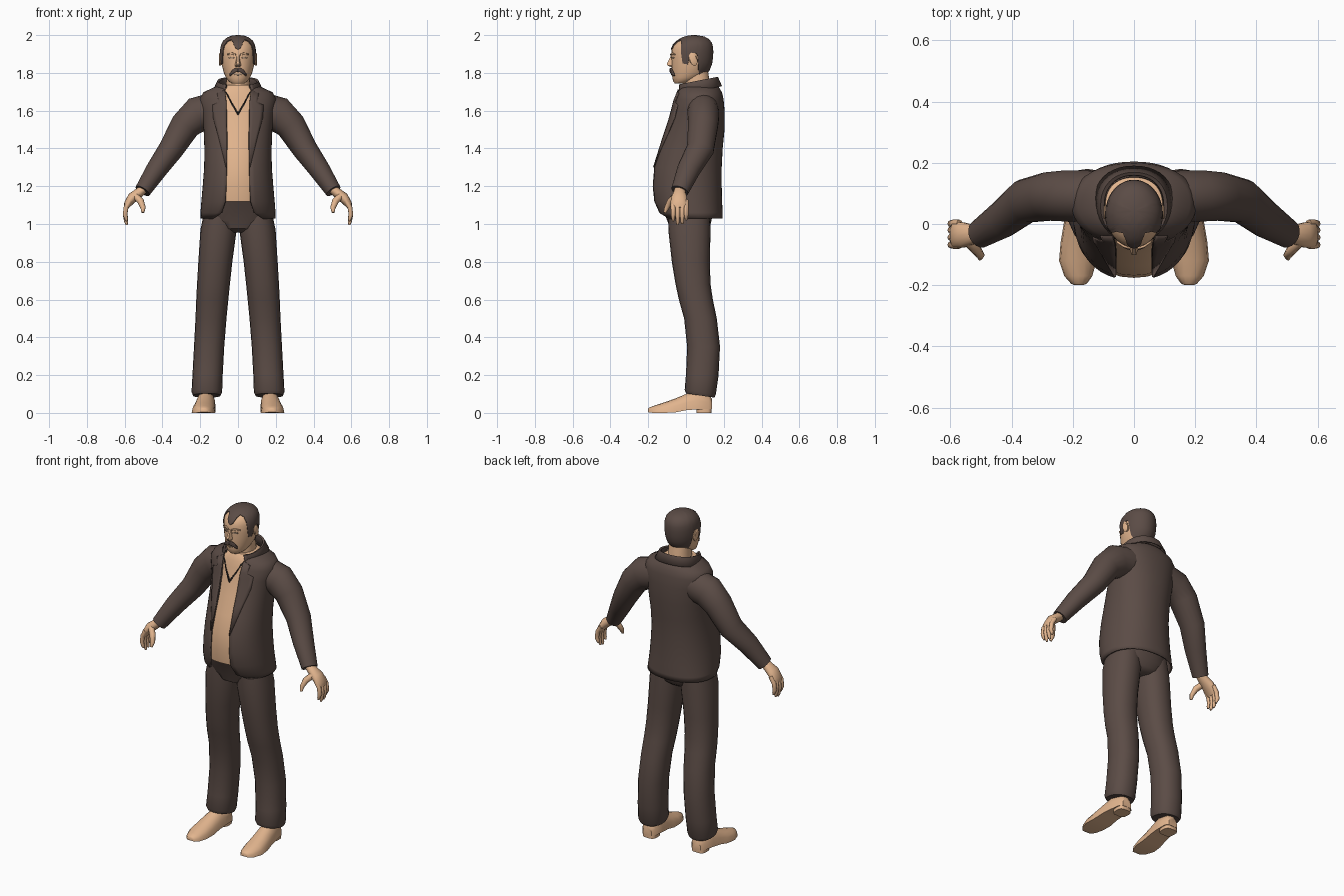
import bpy, bmesh, math
from mathutils import Vector


def material(name, rgb):
    m = bpy.data.materials.new(name)
    m.diffuse_color = (*rgb, 1)
    return m


BROWN = material("dark brown", (0.105, 0.072, 0.061))
SKIN = material("warm tan", (0.76, 0.46, 0.27))
DARK = material("near black", (0.02, 0.017, 0.016))
EYE = material("muted tan", (0.36, 0.25, 0.17))


def loft(name, rings, mat, closed=True, caps=True, mirror=False, thick=0, angle=40):
    """Skin a list of equal-length point rings."""
    bm = bmesh.new()
    vs = [[bm.verts.new(p) for p in r] for r in rings]
    n = len(rings[0])
    for a, b in zip(vs, vs[1:]):
        for i in range(n if closed else n - 1):
            j = (i + 1) % n
            bm.faces.new((a[i], a[j], b[j], b[i]))
    if closed and caps:
        bm.faces.new(vs[0])
        bm.faces.new(vs[-1])
    bmesh.ops.recalc_face_normals(bm, faces=bm.faces)
    me = bpy.data.meshes.new(name)
    bm.to_mesh(me)
    bm.free()
    me.materials.append(mat)
    for p in me.polygons:
        p.use_smooth = True
    me.set_sharp_from_angle(angle=math.radians(angle))
    ob = bpy.data.objects.new(name, me)
    bpy.context.collection.objects.link(ob)
    if thick:
        s = ob.modifiers.new("thickness", 'SOLIDIFY')
        s.thickness, s.offset = thick, 0
    if mirror:
        ob.modifiers.new("mirror", 'MIRROR')
    return ob


def ring(z, w, yf, yb, gap=0, xc=0, n=28, e=0.9, tilt=0):
    """Horizontal oval; gap leaves it open at the front."""
    cy, d = (yf + yb) / 2, (yb - yf) / 2
    t0 = math.asin((gap / w) ** (1 / e)) if gap else 0
    pts = []
    for i in range(n):
        t = t0 + (2 * math.pi - 2 * t0) * i / (n - 1 if gap else n)
        s, c = math.sin(t), math.cos(t)
        y = cy - d * math.copysign(abs(c) ** e, c)
        pts.append((xc + w * math.copysign(abs(s) ** e, s), y, z + tilt * (y - cy)))
    return pts


def at(rows, z):
    """Interpolate width, front and back at a height."""
    z = max(rows[0][0], min(rows[-1][0], z))
    for a, b in zip(rows, rows[1:]):
        if z <= b[0]:
            k = (z - a[0]) / (b[0] - a[0])
            return [p + (q - p) * k for p, q in zip(a[1:4], b[1:4])]


def drape(name, rows, pairs, mat, off, e=0.9, thick=0.006, mirror=True):
    """Plate that follows the front of a lofted body between point pairs."""
    rings = []
    for (xa, za), (xb, zb) in pairs:
        r = []
        for i in range(5):
            x, z = xa + (xb - xa) * i / 4, za + (zb - za) * i / 4
            w, yf, yb = at(rows, z)
            s = min(1, abs(x) / w) ** (1 / e)
            r.append((x, (yf + yb) / 2 - (yb - yf) / 2 * (1 - s * s) ** (e / 2) - off, z))
        rings.append(r)
    return loft(name, rings, mat, closed=False, thick=thick, mirror=mirror)


def tube(name, path, mat, n=14):
    """Limb along (x, y, z, in-plane radius, depth radius), mirrored."""
    c = [Vector(p[:3]) for p in path]
    rings = []
    for i, p in enumerate(path):
        d = (c[min(i + 1, len(c) - 1)] - c[max(i - 1, 0)]).normalized()
        u = Vector((-d.z, 0, d.x)).normalized()
        v = d.cross(u)
        rings.append([c[i] + u * p[3] * math.cos(a) + v * p[4] * math.sin(a)
                      for a in (2 * math.pi * k / n for k in range(n))])
    return loft(name, rings, mat, mirror=True, angle=50)


# Jacket: height, half width, front, back, half opening
coat = [(1.03, .195, -.12, .19, .13), (1.06, .195, -.15, .19, .085),
        (1.12, .19, -.172, .187, .066), (1.2, .183, -.18, .185, .062),
        (1.3, .175, -.172, .185, .06), (1.4, .174, -.142, .19, .058),
        (1.5, .178, -.105, .2, .058), (1.6, .19, -.075, .2, .06),
        (1.66, .2, -.06, .195, .064), (1.695, .18, -.05, .187, .068),
        (1.72, .125, -.04, .172, .07), (1.735, .095, -.03, .155, .06)]
loft("jacket", [ring(*r, n=41) for r in coat], BROWN, closed=False, thick=.008)
drape("lapel", coat, [((.059, 1.3), (.063, 1.3)), ((.058, 1.45), (.105, 1.47)),
                      ((.06, 1.54), (.13, 1.56)), ((.06, 1.6), (.135, 1.63)),
                      ((.062, 1.65), (.1, 1.645)), ((.069, 1.71), (.11, 1.69))],
      BROWN, .007)
loft("jacket_collar", [ring(*r, n=33, tilt=.2) for r in (
    (1.7, .095, -.03, .155, .062), (1.752, .1, -.045, .162, .06),
    (1.755, .108, -.05, .168, .062), (1.705, .13, -.055, .188, .075))],
    BROWN, closed=False, thick=.006)

# Shirt front and the dark collar edges forming a V
shirt = [(z, w * .9, yf + .004, yb - .02) for z, w, yf, yb, g in coat if z >= 1.12]
loft("shirt", [ring(*r) for r in shirt], SKIN)
drape("shirt_collar_edge", shirt, [((.0, 1.575), (.0, 1.59)), ((.03, 1.625), (.036, 1.645)),
                                   ((.055, 1.69), (.066, 1.70))], DARK, .006)

# Sleeves
tube("sleeve", [(.13, .09, 1.6, .095, .085), (.215, .092, 1.58, .094, .085),
                (.28, .09, 1.52, .08, .08), (.355, .075, 1.395, .066, .073),
                (.43, .015, 1.29, .056, .062), (.505, -.033, 1.175, .043, .047)], BROWN, 18)

# Hands
tube("palm", [(.495, -.03, 1.19, .024, .03), (.525, -.034, 1.165, .026, .032),
              (.558, -.036, 1.14, .028, .042), (.585, -.036, 1.105, .02, .044),
              (.592, -.036, 1.085, .012, .04)], SKIN)
for name, y, tip in (("index", -.068, 1.015), ("middle", -.044, .995),
                     ("ring", -.02, 1.0), ("little", .001, 1.02)):
    tube(name + "_finger", [(.57, y, 1.125, .012, .013), (.592, y, 1.09, .013, .013),
                            (.598, y, 1.05, .012, .012), (.592, y, tip + .015, .01, .01),
                            (.588, y, tip, .005, .005)], SKIN, 8)
tube("thumb", [(.545, -.055, 1.15, .018, .018), (.515, -.085, 1.12, .018, .016),
               (.502, -.102, 1.085, .014, .013), (.504, -.113, 1.06, .007, .007)], SKIN, 8)

# Trousers
loft("trouser_waist", [ring(*r) for r in (
    (.955, .06, -.05, .1), (.975, .13, -.085, .125), (1.02, .188, -.1, .135),
    (1.08, .18, -.125, .15), (1.14, .165, -.155, .15))], BROWN)
loft("trouser_leg", [ring(z, w, yf, yb, xc=x, n=20, tilt=t) for z, x, w, yf, yb, t in (
    (1.08, .095, .08, -.09, .125, 0), (.97, .103, .096, -.094, .13, 0),
    (.8, .12, .09, -.075, .126, 0), (.68, .13, .087, -.055, .13, 0),
    (.6, .136, .085, -.038, .142, 0), (.5, .143, .082, -.01, .163, 0),
    (.35, .153, .08, .006, .18, 0), (.2, .161, .08, .0, .172, -.05),
    (.11, .165, .081, -.007, .158, -.15), (.092, .165, .073, .0, .15, -.15))],
    BROWN, mirror=True)

# Shoes: y, centre x, half width, sole height, top height
shoe = [(.137, .165, .03, .02, .075), (.12, .165, .045, .02, .1), (.05, .17, .052, .018, .12),
        (0, .175, .055, .014, .1), (-.06, .18, .06, .002, .075), (-.12, .184, .061, 0, .054),
        (-.17, .182, .046, 0, .038), (-.195, .18, .026, .002, .028), (-.2, .18, .014, .005, .022)]
loft("shoe", [[(x + w * math.cos(a), y, lo + (hi - lo) * max(0, math.sin(a)) ** .8)
               for a in (2 * math.pi * k / 16 for k in range(16))]
              for y, x, w, lo, hi in shoe], SKIN, mirror=True)
loft("shoe_heel", [ring(z, .042, .055, .136, xc=.166, n=16, e=.6) for z in (0, .024)],
     SKIN, mirror=True)

# Head: height, half width, front, back
skull = [(1.743, .03, -.058, -.005), (1.755, .05, -.068, .04), (1.775, .064, -.072, .085),
         (1.8, .075, -.076, .115), (1.84, .085, -.076, .132), (1.88, .09, -.077, .138),
         (1.92, .09, -.076, .14), (1.945, .086, -.066, .137), (1.965, .076, -.048, .128),
         (1.982, .056, -.02, .108), (1.991, .035, .005, .085), (1.994, .01, .03, .055)]
loft("neck", [ring(1.64, .07, -.01, .14), ring(1.72, .064, -.01, .13),
              ring(1.82, .06, -.01, .115)], SKIN)
loft("head", [ring(*r, e=1) for r in skull], SKIN)
loft("ear", [[(x, .038 + r * math.cos(a) - .2 * (r * 1.6 * math.sin(a)),
               1.872 + r * 1.6 * math.sin(a)) for a in (math.pi * k / 6 for k in range(12))]
             for x, r in ((.08, .016), (.096, .022), (.1, .018))], SKIN, mirror=True)

# Hair shell whose lower edge follows a hairline by angle from the front
hairline = [(0, 1.922), (10, 1.932), (20, 1.962), (30, 1.972), (45, 1.965), (57, 1.935),
            (64, 1.85), (80, 1.845), (87, 1.905), (104, 1.905), (112, 1.82),
            (128, 1.785), (180, 1.772)]
hair_rings, steps, mid = [], 72, Vector((0, .035, 1.88))
for k in range(10):
    r = []
    for i in range(steps):
        deg = 360 * i / steps
        d = min(deg, 360 - deg)
        for (a, za), (b, zb) in zip(hairline, hairline[1:]):
            if a <= d <= b:
                low = za + (zb - za) * (d - a) / (b - a)
        z = low + (1.994 - low) * (1 - (1 - k / 9) ** 1.6)
        w, yf, yb = at(skull, z)
        t = math.radians(deg)
        p = Vector((w * math.sin(t), (yf + yb) / 2 - (yb - yf) / 2 * math.cos(t), z))
        q = mid + (p - mid) * 1.05
        q.z = max(q.z, p.z)
        r.append(q)
    hair_rings.append(r)
bottom = [mid + (p - mid) * .93 for p in hair_rings[0]]
loft("hair", [bottom] + hair_rings, BROWN, angle=50)

# Face details
loft("nose", [[(-w, -.066, z), (-w * .45, y, z), (w * .45, y, z), (w, -.066, z)]
              for z, w, y in ((1.832, .016, -.08), (1.838, .019, -.097), (1.848, .017, -.102),
                              (1.87, .012, -.091), (1.893, .011, -.079))], SKIN)
drape("moustache", skull, [((0, 1.806), (0, 1.824)), ((.015, 1.803), (.015, 1.825)),
                           ((.03, 1.793), (.03, 1.815)), ((.041, 1.784), (.041, 1.797))],
      BROWN, .006, e=1, thick=.01)
drape("lower_lip", skull, [((0, 1.787), (0, 1.795)), ((.018, 1.79), (.018, 1.794))],
      EYE, .002, e=1, thick=.004)
drape("eye", skull, [((.018, 1.878), (.018, 1.881)), ((.033, 1.875), (.033, 1.885)),
                     ((.048, 1.878), (.048, 1.881))], EYE, .002, e=1, thick=.004)
drape("brow", skull, [((.012, 1.893), (.012, 1.9)), ((.032, 1.898), (.032, 1.908)),
                      ((.056, 1.895), (.056, 1.9))], SKIN, .004, e=1, thick=.008)
